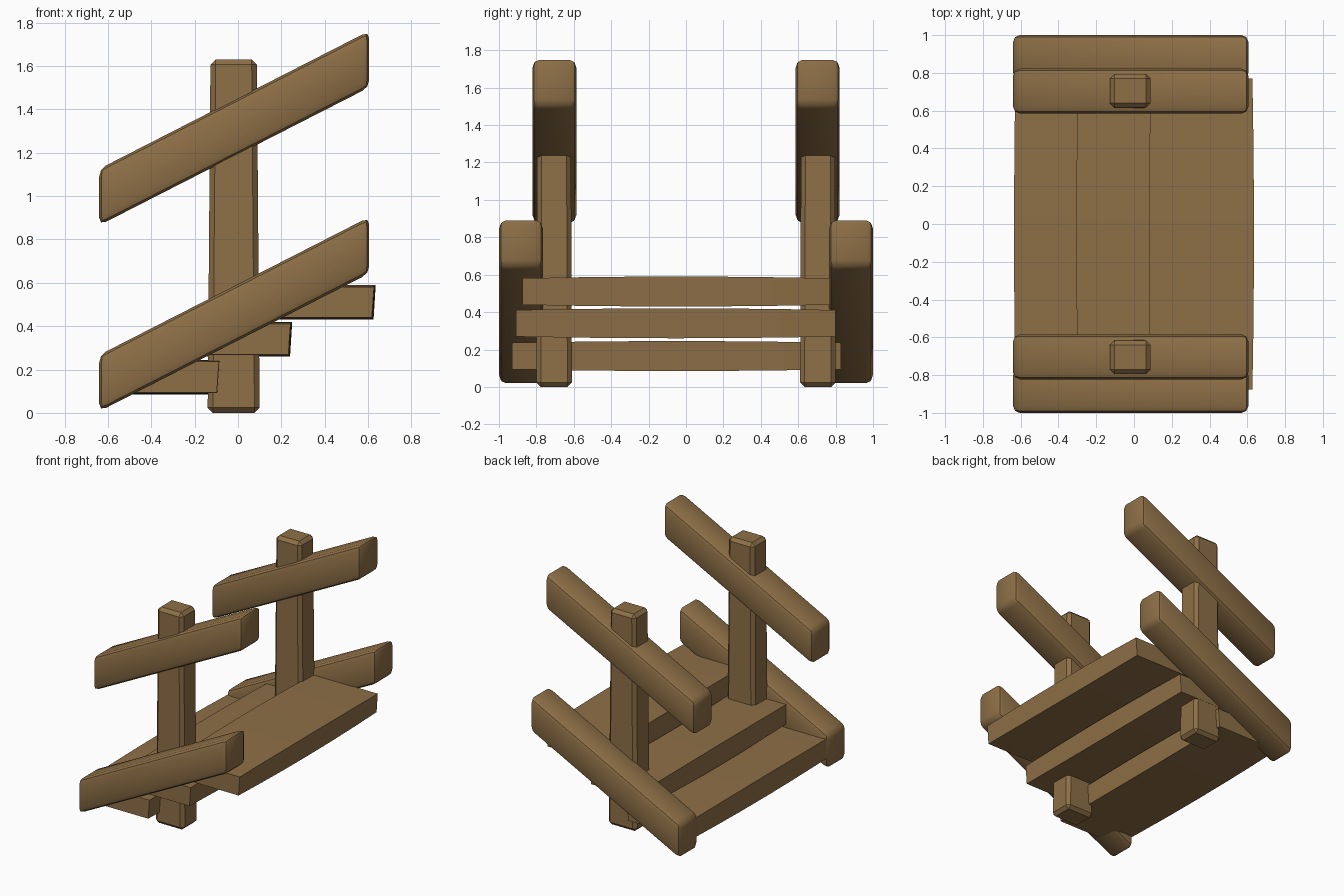
import bpy
import bmesh
import math
from mathutils import Vector

default = bpy.data.objects.get("Cube")
if default:
    bpy.data.objects.remove(default, do_unlink=True)

# Single wood material
COLOR = (0.27, 0.16, 0.062, 1.0)
wood = bpy.data.materials.new("brown wood")
wood.use_nodes = True
wood.diffuse_color = COLOR
bsdf = next(n for n in wood.node_tree.nodes if n.type == "BSDF_PRINCIPLED")
bsdf.inputs["Base Color"].default_value = COLOR
bsdf.inputs["Roughness"].default_value = 0.9


def timber(name, low, high, shape=None, cuts=0, bevel=0.0, segments=1):
    """Box between two corners, reshaped by a function of its -1..1 coordinates."""
    low, high = Vector(low), Vector(high)
    centre, half = (low + high) / 2, (high - low) / 2
    bm = bmesh.new()
    bmesh.ops.create_cube(bm, size=2)
    if cuts:
        long_edges = [e for e in bm.edges
                      if abs(e.verts[0].co.y - e.verts[1].co.y) > 1]
        bmesh.ops.subdivide_edges(bm, edges=long_edges, cuts=cuts)
    for v in bm.verts:
        u = v.co.copy()
        v.co = centre + u * half
        if shape:
            v.co += shape(u)
    if bevel:
        bmesh.ops.bevel(bm, geom=list(bm.edges), offset=bevel,
                        segments=segments, profile=0.5, affect="EDGES")
    bmesh.ops.recalc_face_normals(bm, faces=bm.faces)
    mesh = bpy.data.meshes.new(name)
    bm.to_mesh(mesh)
    bm.free()
    mesh.materials.append(wood)
    obj = bpy.data.objects.new(name, mesh)
    bpy.context.collection.objects.link(obj)
    bpy.ops.object.select_all(action="DESELECT")
    obj.select_set(True)
    bpy.context.view_layer.objects.active = obj
    bpy.ops.object.shade_smooth_by_angle(angle=math.radians(35))
    return obj


def slope(u):
    # Rails climb towards +x with upright ends
    return Vector((0, 0, 0.318 * (u.x + 1)))


def taper(u):
    # Posts narrow a little towards the top
    t = (u.z + 1) / 2
    return Vector((-u.x * 0.013 * t, -u.y * 0.006 * t, 0))


def barrel(u):
    # Treads are slightly fuller in the middle of their length
    fade = u.y * u.y
    return Vector((-u.x * 0.008 * fade - (0.01 if u.z < 0 and u.x > 0 else 0),
                   0, -u.z * 0.009 * fade))


# Posts and sloping rails on both sides
for side, label in ((-1, "front"), (1, "back")):
    def span(a, b):
        return sorted((side * a, side * b))

    y0, y1 = span(0.61, 0.80)
    timber(label + "_post", (-0.14, y0, 0), (0.10, y1, 1.63), taper, bevel=0.024)
    for kind, near, far, z in (("lower", 0.765, 1.0, 0.007),
                               ("upper", 0.585, 0.822, 0.865)):
        y0, y1 = span(near, far)
        timber(f"{label}_{kind}_rail", (-0.64, y0, z), (0.605, y1, z + 0.26),
               slope, bevel=0.035, segments=2)

# Three overlapping treads
for name, x0, x1, y0, y1, z in (
        ("bottom_step", -0.635, -0.08, -0.93, 0.83, 0.085),
        ("middle_step", -0.305, 0.25, -0.91, 0.80, 0.26),
        ("top_step", 0.08, 0.635, -0.875, 0.77, 0.43)):
    timber(name, (x0, y0, z), (x1, y1, z + 0.16), barrel, cuts=5, bevel=0)
